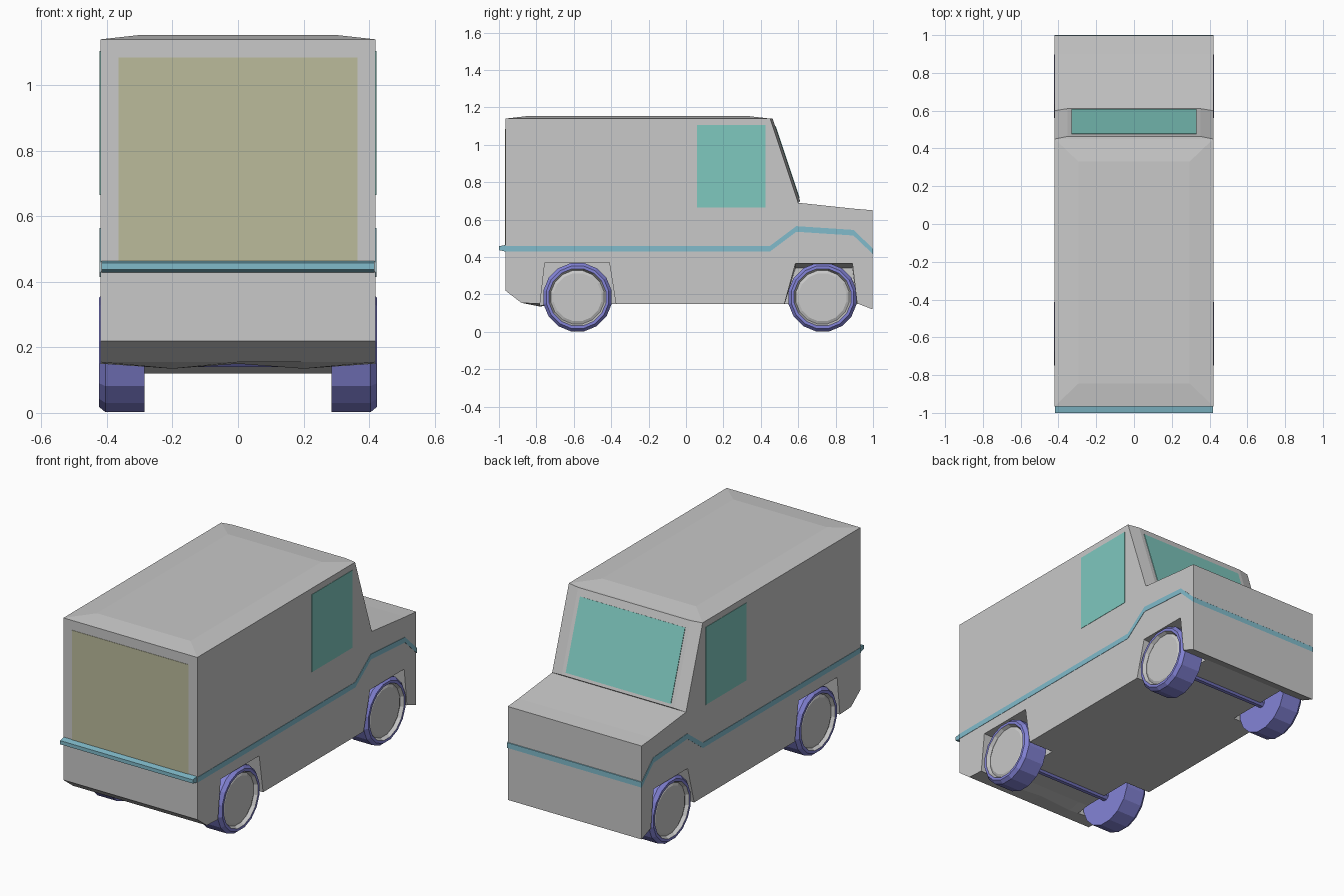
import bpy, bmesh, math
from mathutils import Vector

if "Cube" in bpy.data.objects:
    bpy.data.objects.remove(bpy.data.objects["Cube"], do_unlink=True)


def material(name, *rgb):
    m = bpy.data.materials.new(name)
    m.use_nodes = True
    m.diffuse_color = (*rgb, 1)
    m.node_tree.nodes["Principled BSDF"].inputs["Base Color"].default_value = (*rgb, 1)
    return m


GREY = material("body grey", 0.58, 0.58, 0.58)
TEAL = material("window teal", 0.21, 0.58, 0.52)
BLUE = material("trim blue", 0.22, 0.5, 0.6)
OLIVE = material("door olive", 0.5, 0.5, 0.33)
VIOLET = material("tyre violet", 0.23, 0.23, 0.68)


def loft(name, rings, *mats):
    """Closed solid through a list of rings with equal point counts."""
    bm = bmesh.new()
    rows = [[bm.verts.new(p) for p in ring] for ring in rings]
    n = len(rows[0])
    for a, b in zip(rows, rows[1:]):
        for i in range(n):
            j = (i + 1) % n
            bm.faces.new((a[i], a[j], b[j], b[i]))
    bm.faces.new(rows[0])
    bm.faces.new(rows[-1])
    bmesh.ops.recalc_face_normals(bm, faces=bm.faces)
    mesh = bpy.data.meshes.new(name)
    bm.to_mesh(mesh)
    bm.free()
    for m in mats:
        mesh.materials.append(m)
    ob = bpy.data.objects.new(name, mesh)
    bpy.context.scene.collection.objects.link(ob)
    return ob


def at_x(x, profile):
    return [(x, y, z) for y, z in profile]


def raised_panel(name, quad, out, mat, shrink=(1, 1)):
    """Thin plate on a quad; its outer face may be smaller in u and v."""
    a, b, c, d = [Vector(p) for p in quad]
    mid = (a + b + c + d) / 4
    u, v = (b - a + c - d) / 4, (d - a + c - b) / 4
    tilt = [(-1, -1), (1, -1), (1, 1), (-1, 1)]
    top = [p + Vector(out) + u * s * (shrink[0] - 1) + v * t * (shrink[1] - 1)
           for p, (s, t) in zip((a, b, c, d), tilt)]
    return loft(name, [(a, b, c, d), top], mat)


W = 0.42

# Body shell, with a slight keel under the tail
outline = [(-.965, .22), (-.965, 1.14), (.45, 1.14), (.6, .69), (.9, .658),
           (.998, .65), (.998, .12), (.92, .15), (-.7, .15)]
rings = [at_x(x, outline + [(-.78, low), (-.88, .155)])
         for x, low in ((-W, .15), (-.2, .135), (0, .15), (.2, .135), (W, .15))]
body = loft("body", rings, GREY)

# Wheel arches cut into both sides
front_arch = [(.525, .15), (.585, .37), (.89, .37), (.915, .15)]
rear_arch = [(-.78, .15), (-.755, .37), (-.41, .37), (-.375, .15)]


def arch_ring(x, arch, drop):
    (y0, z0), b, c, (y3, z3) = arch
    # extend the sides below the floor
    ends = [(y0 + (y0 - b[0]) * .5, .04), (y3 + (y3 - c[0]) * .5, .04)]
    return at_x(x, [ends[0], (b[0], b[1] - drop), (c[0], c[1] - drop), ends[1]])


for side in (-1, 1):
    for arch, drop in ((front_arch, .03), (rear_arch, 0)):
        cutter = loft("arch_cutter", [arch_ring(side * W, arch, 0),
                                      arch_ring(side * .26, arch, drop)], GREY)
        for v in cutter.data.vertices:
            if abs(v.co.x) > .4:
                v.co.x = side * .45
        cutter.hide_render = True
        mod = body.modifiers.new("arch", "BOOLEAN")
        mod.operation, mod.solver, mod.object = "DIFFERENCE", "EXACT", cutter
        bpy.context.view_layer.objects.active = body
        bpy.ops.object.modifier_apply(modifier=mod.name)
        bpy.data.objects.remove(cutter, do_unlink=True)

# Crowned roof and bulged windscreen surround
raised_panel("roof_crown", [(-W, -.965, 1.14), (W, -.965, 1.14), (W, .45, 1.14), (-W, .45, 1.14)],
             (0, 0, .014), GREY, (.7, .83))
raised_panel("windscreen_surround", [(-W, .6, .69), (W, .6, .69), (W, .45, 1.14), (-W, .45, 1.14)],
             (0, .012, .004), GREY, (.84, .98))

# Glass and rear door
raised_panel("windscreen", [(-.33, .603, .714), (.33, .603, .714),
                            (.33, .475, 1.098), (-.33, .475, 1.098)], (0, .005, .002), TEAL)
for side, label in ((1, "left"), (-1, "right")):
    x = side * W
    raised_panel(label + "_window", [(x, .06, .665), (x, .425, .665), (x, .425, 1.105), (x, .06, 1.105)],
                 (side * .002, 0, 0), TEAL)
y = -.965
raised_panel("rear_door", [(-.365, y, .45), (.365, y, .45), (.365, y, 1.085), (-.365, y, 1.085)],
             (0, -.002, 0), OLIVE)

# Trim band around the sides and nose, and the tail rail
centre_line = [(-.965, .445), (.45, .445), (.59, .55), (.895, .53), (1.0, .43)]
band = [(y, z + .015) for y, z in centre_line] + [(y, z - .015) for y, z in reversed(centre_line)]
loft("trim_band", [at_x(-W - .002, band), at_x(W + .002, band)], BLUE)
rail = [(-.96, .428), (-.96, .465), (-1.0, .458), (-1.0, .437)]
loft("tail_rail", [at_x(-W + .003, rail), at_x(W - .003, rail)], BLUE)


# Wheels with dished grey hubs, and axles
def circle(x, y, z, r, n=16):
    return [(x, y + r * math.sin(math.tau * (i + .5) / n), z + r * math.cos(math.tau * (i + .5) / n))
            for i in range(n)]


for y, place in ((.73, "front"), (-.58, "rear")):
    for side, label in ((1, "left"), (-1, "right")):
        steps = [(.285, .186), (.405, .186), (.424, .17), (.424, .155), (.405, .145), (.412, .13)]
        wheel = loft(f"{place}_{label}_wheel", [circle(side * x, y, .185, r) for x, r in steps],
                     VIOLET, GREY)
        for f in wheel.data.polygons:
            c = f.center
            if abs(c.x) > .39 and math.hypot(c.y - y, c.z - .185) < .152:
                f.material_index = 1
    loft(place + "_axle", [circle(-.29, y, .165, .027, 8), circle(.29, y, .165, .027, 8)], VIOLET)
